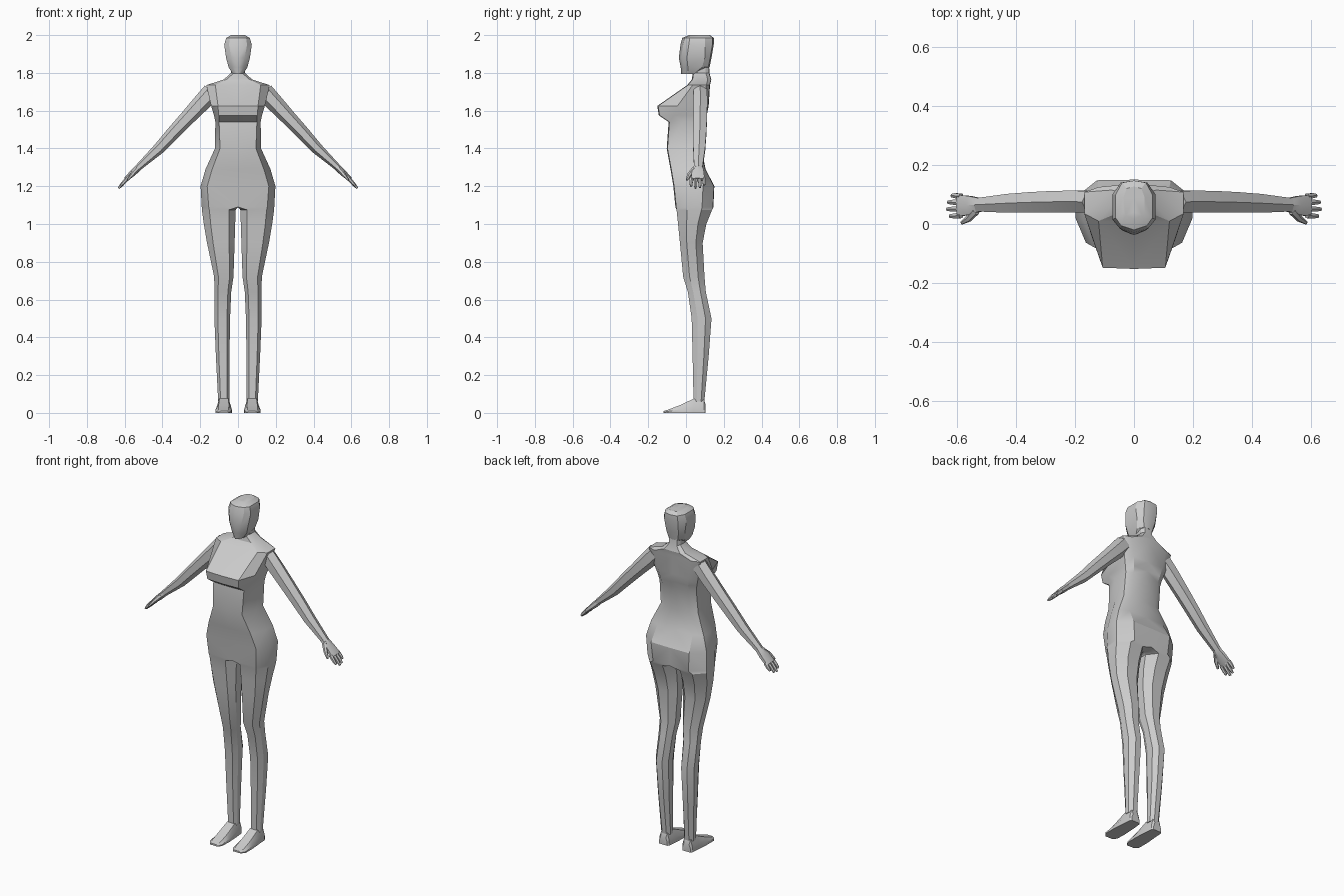
import bpy, bmesh, math
from mathutils import Vector


def loft(name, parts, angle=28):
    """Skin each list of rings (+x half), open it on the x=0 plane and mirror it."""
    bm = bmesh.new()
    for rings in parts:
        loops = [[bm.verts.new(p) for p in r] for r in rings]
        n = len(loops[0])
        for a, b in zip(loops, loops[1:]):
            for i in range(n):
                j = (i + 1) % n
                bm.faces.new((a[i], a[j], b[j], b[i]))
        bm.faces.new(loops[0][::-1])
        bm.faces.new(loops[-1])
    bmesh.ops.recalc_face_normals(bm, faces=bm.faces)
    seam = [f for f in bm.faces if all(abs(v.co.x) < 1e-5 for v in f.verts)]
    bmesh.ops.delete(bm, geom=seam, context='FACES')
    me = bpy.data.meshes.new(name)
    bm.to_mesh(me)
    bm.free()
    ob = bpy.data.objects.new(name, me)
    bpy.context.collection.objects.link(ob)
    m = ob.modifiers.new("mirror", 'MIRROR')
    m.use_clip = True
    m.merge_threshold = 0.0005
    bpy.ops.object.select_all(action='DESELECT')
    ob.select_set(True)
    bpy.context.view_layer.objects.active = ob
    bpy.ops.object.shade_smooth_by_angle(angle=math.radians(angle))
    return ob


def half_ring(z, xf, yf, xo, y1, y2, xb, yb, ridge=0.004):
    # half cross-section whose inner points lie on the centre plane
    return [(0, yf - ridge, z), (xf, yf, z), (xo, y1, z), (xo, y2, z),
            (xb, yb, z), (0, yb + ridge / 2, z), (0, y2, z), (0, y1, z)]


def leg_ring(z, xi, xo, yf, yb):
    w, d = xo - xi, yb - yf
    y1, y2 = yf + d * .3, yf + d * .7
    return [(xi + w * .2, yf, z), (xi + w * .78, yf, z), (xo, y1, z), (xo, y2, z),
            (xi + w * .7, yb, z), (xi + w * .25, yb, z), (xi, y2, z), (xi, y1, z)]


def tube(path, sides=6):
    # path rows: x, y, z, half thickness, half width along y
    pts = [Vector(p[:3]) for p in path]
    rings = []
    for i, (p, row) in enumerate(zip(pts, path)):
        d = pts[min(i + 1, len(pts) - 1)] - pts[max(i - 1, 0)]
        n = Vector((-d.z, 0, d.x)).normalized()
        side = d.cross(n).normalized()
        ring = []
        for k in range(sides):
            a = 2 * math.pi * (k + .5) / sides
            ring.append(p + n * row[3] * math.sin(a) * 1.08 + side * row[4] * math.cos(a) * 1.08)
        rings.append(ring)
    return rings


# Legs and torso: one continuous skin from ankle to neck
legs = [
    (.06, .045, .105, .04, .097),
    (.30, .045, .117, .035, .12),
    (.50, .042, .125, .03, .135),
    (.64, .036, .125, .01, .105),
    (.72, .024, .126, -.015, .098),
    (.90, .018, .164, -.032, .088),
    (1.00, .015, .181, -.042, .108),
    (1.075, .012, .191, -.05, .138),
]
torso = [
    (1.09, .155, -.052, .192, .005, .085, .115, .143),
    (1.20, .163, -.063, .198, .02, .09, .125, .148),
    (1.29, .137, -.078, .172, .015, .08, .115, .102),
    (1.40, .095, -.098, .122, -.01, .06, .08, .08),
    (1.54, .10, -.088, .12, -.02, .075, .085, .098),
    (1.575, .102, -.14, .127, -.06, .08, .09, .108),
    (1.625, .106, -.148, .142, -.045, .09, .10, .118),
    (1.735, .12, .01, .168, .035, .108, .12, .125),
    (1.765, .06, .035, .075, .06, .115, .05, .132),
    (1.80, .022, .04, .037, .06, .105, .025, .122),
    (1.85, .022, .04, .037, .06, .10, .025, .12),
]
loft("body", [[leg_ring(*r) for r in legs] + [half_ring(*r) for r in torso]])

# Head with a ridge down the face
head = [
    (1.795, .015, -.012, .028, .01, .045, .02, .055),
    (1.83, .03, -.014, .05, .01, .085, .03, .118),
    (1.88, .036, -.024, .063, .005, .10, .04, .128),
    (1.95, .048, -.015, .073, .015, .10, .045, .14),
    (1.985, .043, -.006, .062, .02, .10, .04, .14),
    (2.0, .028, .03, .036, .04, .09, .025, .12),
]
loft("head", [[half_ring(*r, ridge=.014) for r in head]])


# Feet: wedge sections from heel to toe
def foot_ring(y, x0, x1, h):
    t = (x1 - x0) * .18
    return [(x0, y, 0), (x1, y, 0), (x1, y, h * .45), (x1 - t, y, h),
            (x0 + t, y, h), (x0, y, h * .45)]


feet = [(.104, .05, .102, .045), (.095, .043, .108, .07), (.04, .037, .112, .075),
        (-.03, .033, .118, .042), (-.095, .035, .118, .017), (-.118, .05, .10, .01)]
loft("feet", [[foot_ring(*r) for r in feet]])

# Arms
arm = [
    (.14, .075, 1.70, .045, .038),
    (.19, .076, 1.645, .043, .04),
    (.27, .075, 1.56, .037, .039),
    (.345, .073, 1.48, .033, .037),
    (.42, .07, 1.398, .028, .034),
    (.53, .065, 1.297, .016, .024),
]
loft("arms", [tube(arm)])

# Hands: palm, four fingers and a thumb
palm = [(.52, .065, 1.305, .016, .024), (.555, .063, 1.272, .016, .034),
        (.595, .062, 1.235, .011, .039)]
hand = [tube(palm)]
for y, tip in ((.029, .623), (.051, .632), (.073, .629), (.094, .617)):
    s = tip - .588
    spread = (y - .062) * .06
    hand.append(tube([(.585, y, 1.243, .010, .010),
                      (.588 + s * .55, y + spread, 1.24 - s * .65, .009, .009),
                      (tip, y + spread, 1.24 - s * 1.15, .005, .006)]))
hand.append(tube([(.535, .045, 1.29, .012, .014), (.56, .018, 1.262, .010, .011),
                  (.583, .004, 1.233, .005, .006)]))
loft("hands", hand)
